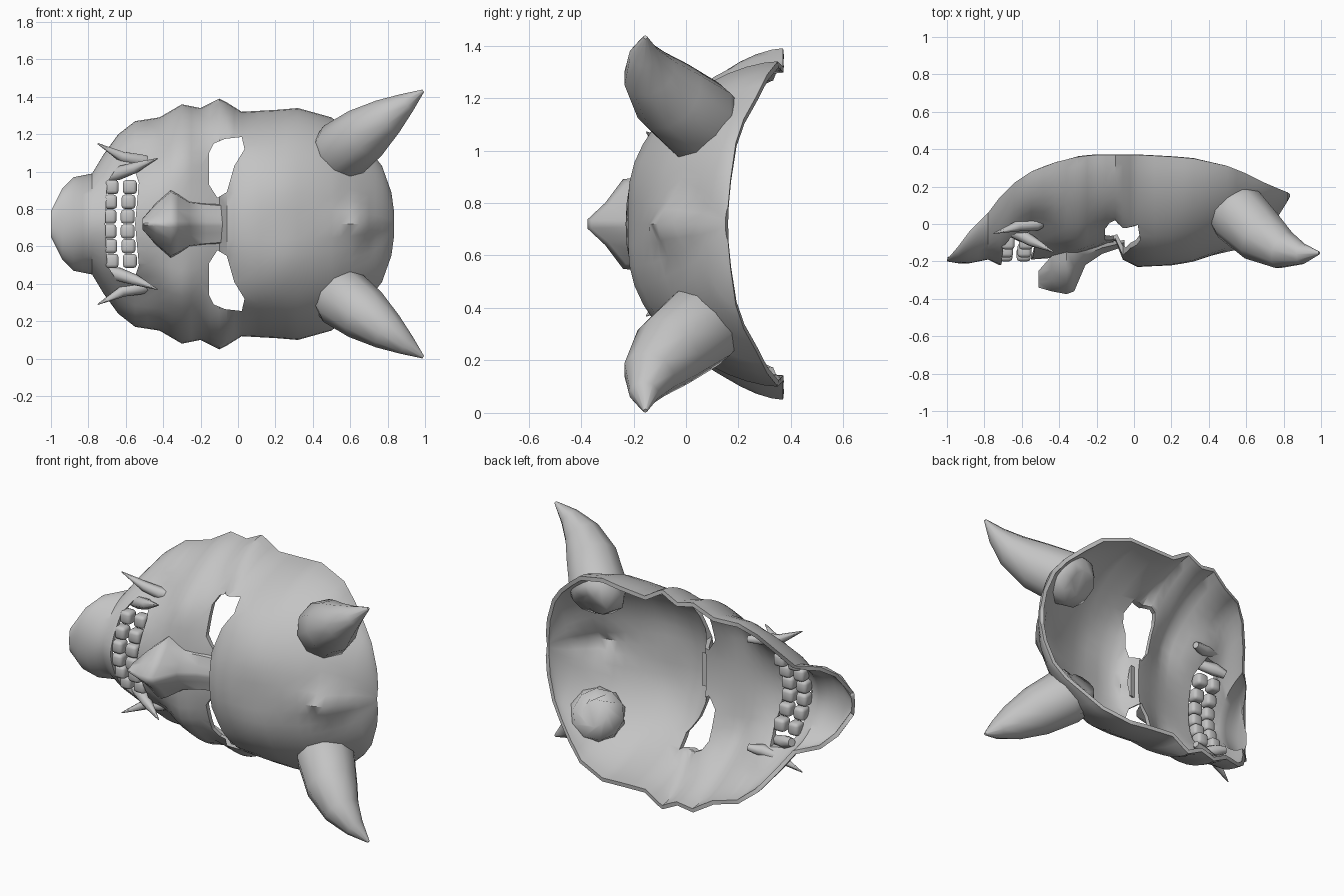
import bpy, bmesh, math
from mathutils import Vector

if "Cube" in bpy.data.objects:
    bpy.data.objects.remove(bpy.data.objects["Cube"], do_unlink=True)

MID = 0.72  # height of the symmetry plane; the face lies on its side

clay = bpy.data.materials.new("plain_grey")
clay.use_nodes = True
clay.diffuse_color = (0.55, 0.55, 0.55, 1)
clay.node_tree.nodes["Principled BSDF"].inputs["Base Color"].default_value = (0.55, 0.55, 0.55, 1)


def place(x, side, y):
    """Face coordinates (along, sideways, depth) to world space."""
    return Vector((x, y, MID + side))


def make_object(name, bm):
    bmesh.ops.recalc_face_normals(bm, faces=bm.faces)
    mesh = bpy.data.meshes.new(name)
    bm.to_mesh(mesh)
    bm.free()
    mesh.materials.append(clay)
    obj = bpy.data.objects.new(name, mesh)
    bpy.context.collection.objects.link(obj)
    return obj


def smooth(obj, angle=40):
    bpy.ops.object.select_all(action='DESELECT')
    obj.select_set(True)
    bpy.context.view_layer.objects.active = obj
    bpy.ops.object.shade_smooth_by_angle(angle=math.radians(angle))


def loft(name, rings):
    """Skin a list of equally long closed point rings and cap the ends."""
    bm = bmesh.new()
    rows = [[bm.verts.new(p) for p in ring] for ring in rings]
    n = len(rows[0])
    for a, b in zip(rows, rows[1:]):
        for i in range(n):
            j = (i + 1) % n
            bm.faces.new((a[i], a[j], b[j], b[i]))
    bm.faces.new(rows[0])
    bm.faces.new(rows[-1])
    return make_object(name, bm)


def spike(name, path, sides):
    """Tapered tube through (along, sideways, depth, radius) points."""
    pts = [place(*p[:3]) for p in path]
    rings = []
    for i, p in enumerate(pts):
        axis = (pts[min(i + 1, len(pts) - 1)] - pts[max(i - 1, 0)]).normalized()
        u = axis.cross(Vector((0, 1, 0))).normalized()
        v = axis.cross(u)
        turn = [math.tau * k / sides for k in range(sides)]
        rings.append([p + path[i][3] * (u * math.cos(t) + v * math.sin(t)) for t in turn])
    smooth(loft(name, rings), 65)


# Mask cross-sections: along, half width, centre depth, curve power, rim depth
SECTIONS = [
    (-1.0, .07, -.2, 2, -.19), (-.94, .19, -.21, 2.3, -.12), (-.88, .25, -.21, 2, -.04),
    (-.78, .27, -.19, 2, .06), (-.72, .37, -.22, 1.7, .14), (-.64, .48, -.2, 1.6, .22),
    (-.55, .55, -.19, 1.7, .28), (-.42, .57, -.18, 2, .33), (-.3, .64, -.16, 2.3, .36),
    (-.2, .62, -.13, 2.4, .37), (-.1, .67, -.09, 2.4, .37), (-.06, .65, -.19, 2.2, .37),
    (.02, .6, -.23, 2.3, .37), (.2, .61, -.22, 2.5, .36), (.32, .62, -.2, 2.4, .35),
    (.5, .57, -.14, 2.2, .31), (.6, .49, -.08, 2.2, .27), (.7, .4, .0, 2.2, .22),
    (.77, .31, .06, 2, .19), (.82, .17, .12, 2, .17), (.835, .06, .15, 2, .16)]

# Soft swellings and hollows: along, sideways, radius, depth change
BUMPS = [(-.3, .36, .13, -.035), (.06, .4, .14, -.02), (-.08, .3, .12, .02),
         (-.52, .38, .1, .06), (.25, .2, .12, -.01), (-.16, .57, .09, -.02)]


def relief(x, side):
    d = sum(h * math.exp(-((x - a) ** 2 + (abs(side) - b) ** 2) / (r * r)) for a, b, r, h in BUMPS)
    # Pointed diamond on the forehead
    return d - .07 * max(0, 1 - abs(x - .65) / .17 - abs(side) / .15)


def mask_shell():
    rows = []
    for a, b in zip(SECTIONS, SECTIONS[1:]):
        rows.append(a)
        if b[0] - a[0] > .07:
            rows.append(tuple((p + q) / 2 for p, q in zip(a, b)))
    rows.append(SECTIONS[-1])
    bm = bmesh.new()
    grid = []
    half = 12
    for x, w, front, power, rim in rows:
        line = []
        for k in range(-half, half + 1):
            # Columns crowd towards the rim, where the wall turns steep
            s = math.sin(k / half * math.pi / 2)
            wall = 1 - (1 - min(1, abs(s) ** power)) ** .6
            y = front + (rim - front) * wall + relief(x, s * w) * (1 - s ** 4)
            line.append(bm.verts.new(place(x, s * w, y)))
        grid.append(line)
    for a, b in zip(grid, grid[1:]):
        for k in range(2 * half):
            bm.faces.new((a[k], b[k], b[k + 1], a[k + 1]))
    obj = make_object("mask_shell", bm)
    # Front faces must point towards -y
    if sum(p.normal.y * p.area for p in obj.data.polygons) > 0:
        obj.data.flip_normals()
    return obj


def cutter(name, outline):
    rings = [[place(x, s, y) for x, s in outline] for y in (-.6, .6)]
    obj = loft(name, rings)
    obj.hide_render = True
    return obj


EYE = [(-.155, .38), (-.13, .43), (-.07, .455), (.02, .465), (.035, .4), (-.02, .31),
       (-.06, .17), (-.11, .14), (-.155, .21)]
MOUTH = [(-.71, 0), (-.7, .22), (-.65, .3), (-.56, .31), (-.53, .22), (-.55, 0)]

shell = mask_shell()
thick = shell.modifiers.new("thickness", 'SOLIDIFY')
thick.thickness = .024
thick.offset = -1
cutters = [cutter("eye_cutter_left", EYE),
           cutter("eye_cutter_right", [(x, -s) for x, s in EYE]),
           cutter("mouth_cutter", MOUTH + [(x, -s) for x, s in MOUTH[-2:0:-1]])]
for c in cutters:
    cut = shell.modifiers.new("opening", 'BOOLEAN')
    cut.operation = 'DIFFERENCE'
    cut.solver = 'EXACT'
    cut.object = c
bpy.context.view_layer.update()
baked = bpy.data.meshes.new_from_object(shell.evaluated_get(bpy.context.evaluated_depsgraph_get()))
shell.modifiers.clear()
shell.data = baked
for c in cutters:
    bpy.data.objects.remove(c, do_unlink=True)
smooth(shell)

# Nose: along, half width, ridge depth, base depth
NOSE = [(-.05, .1, -.12, -.085), (-.17, .11, -.16, -.105), (-.26, .12, -.22, -.13),
        (-.32, .16, -.36, -.14), (-.36, .18, -.375, -.15), (-.44, .11, -.36, -.17), (-.51, .03, -.34, -.25)]
nose = loft("nose", [[place(x, s * w, base + (ridge - base) * t)
                      for s, t in ((-1, 0), (-.95, .4), (-.45, .7), (-.1, 1),
                                   (.1, 1), (.45, .7), (.95, .4), (1, 0))]
                     for x, w, ridge, base in NOSE])
smooth(nose, 55)

# Horns and fangs, mirrored across the symmetry plane
HORN = [(.51, .33, .15, .08), (.51, .35, .115, .145), (.56, .395, .05, .165), (.68, .485, -.065, .148),
        (.8, .575, -.14, .105), (.9, .647, -.16, .057), (.99, .712, -.155, .008)]
UPPER_FANG = [(-.44, .33, .03, .02), (-.52, .34, .0, .036), (-.62, .36, -.01, .03), (-.75, .43, -.05, .003)]
LOWER_FANG = [(-.7, .25, -.02, .025), (-.64, .27, -.04, .038), (-.55, .3, -.09, .03), (-.43, .35, -.15, .003)]
for label, sign in (("upper_side", 1), ("lower_side", -1)):
    for part, path in (("horn", HORN), ("upper_fang", UPPER_FANG), ("lower_fang", LOWER_FANG)):
        spike(f"{part}_{label}", [(x, sign * s, y, r) for x, s, y, r in path],
              10 if part == "horn" else 7)


# Two arched rows of rounded teeth
def tooth(name, x, side, y, length):
    bm = bmesh.new()
    bmesh.ops.create_cube(bm, size=1)
    bmesh.ops.scale(bm, vec=(length, .075, .076), verts=bm.verts)
    bmesh.ops.bevel(bm, geom=bm.edges[:], offset=.018, segments=2, profile=.5, affect='EDGES')
    bmesh.ops.translate(bm, vec=place(x, side, y), verts=bm.verts)
    smooth(make_object(name, bm), 60)


for row, x0, length in (("lower", -.685, .07), ("upper", -.59, .075)):
    for i in range(6):
        side = (i - 2.5) * .079
        tooth(f"{row}_tooth_{i + 1}", x0 + .3 * side ** 2, side, -.165 + 1.7 * side ** 2, length)
